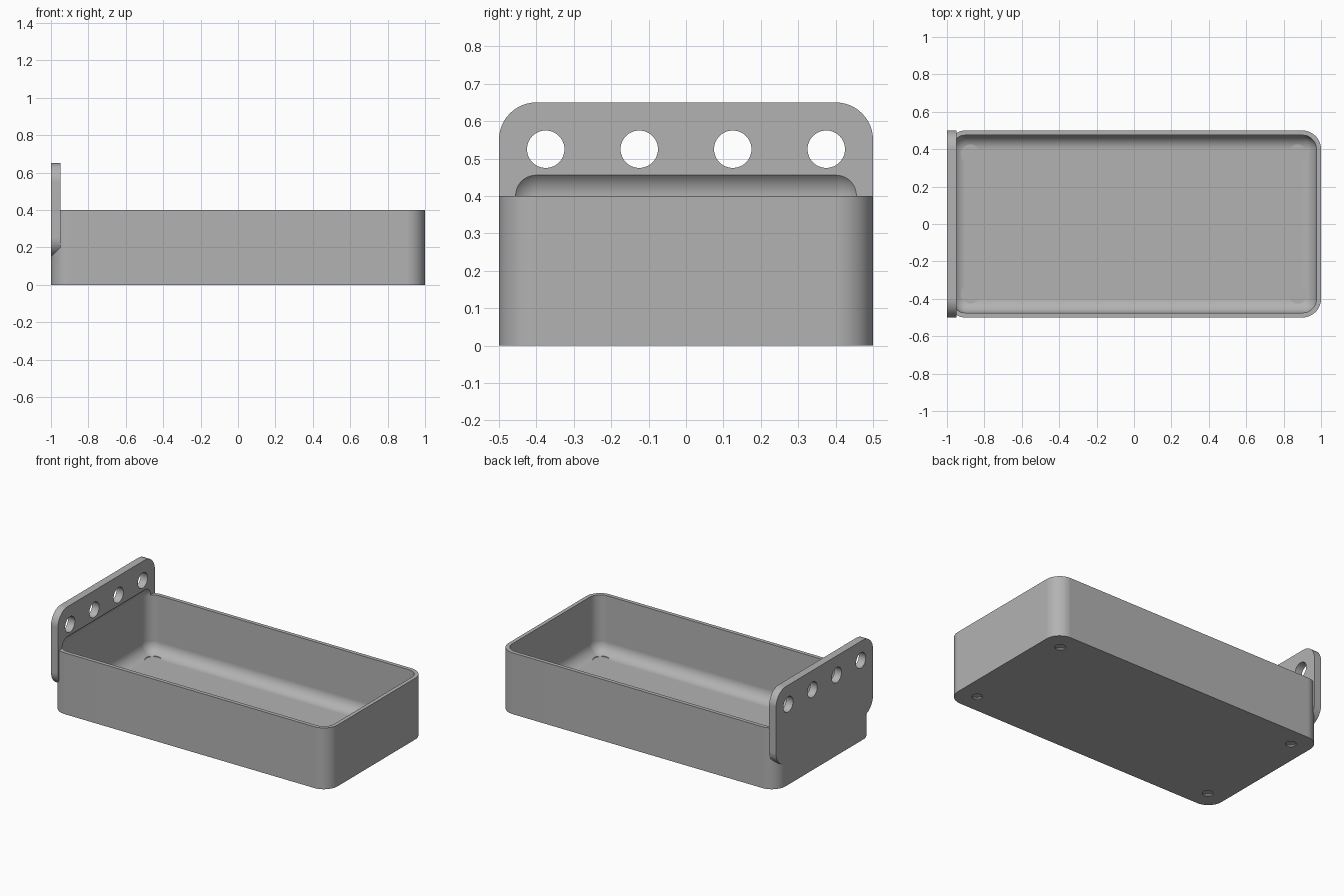
import bpy
import bmesh
import math
from mathutils import Vector, Matrix

if "Cube" in bpy.data.objects:
    bpy.data.objects.remove(bpy.data.objects["Cube"], do_unlink=True)

WALL = 0.025
R = 0.1            # outer corner radius
SEGMENTS = 12

grey = bpy.data.materials.new("plain grey")
grey.use_nodes = True
colour = (0.45, 0.45, 0.45, 1)
grey.diffuse_color = colour
grey.node_tree.nodes["Principled BSDF"].inputs["Base Color"].default_value = colour


def finish(name, bm):
    mesh = bpy.data.meshes.new(name)
    bm.to_mesh(mesh)
    bm.free()
    mesh.materials.append(grey)
    ob = bpy.data.objects.new(name, mesh)
    bpy.context.collection.objects.link(ob)
    return ob


def rounded_box(name, low, high, radius, axis=None):
    """Box with the edges along one axis rounded, or all edges if no axis is given."""
    low, high = Vector(low), Vector(high)
    bm = bmesh.new()
    bmesh.ops.create_cube(bm, size=1)
    bmesh.ops.scale(bm, vec=high - low, verts=bm.verts)
    bmesh.ops.translate(bm, vec=(low + high) / 2, verts=bm.verts)
    edges = [e for e in bm.edges if axis is None
             or abs((e.verts[0].co - e.verts[1].co).normalized()[axis]) > 0.9]
    bmesh.ops.bevel(bm, geom=edges, offset=radius, segments=SEGMENTS,
                    profile=0.5, affect='EDGES')
    return finish(name, bm)


def add_cone(bm, place, r_low, r_high, depth, turn=Matrix()):
    bmesh.ops.create_cone(bm, cap_ends=True, segments=48, radius1=r_low,
                          radius2=r_high, depth=depth,
                          matrix=Matrix.Translation(place) @ turn)


def boolean(target, tool, operation):
    mod = target.modifiers.new("join", 'BOOLEAN')
    mod.operation = operation
    mod.solver = 'EXACT'
    mod.object = tool
    bpy.context.view_layer.objects.active = target
    bpy.ops.object.modifier_apply(modifier=mod.name)
    bpy.data.objects.remove(tool, do_unlink=True)


# Tray body with upright end plate
tray = rounded_box("tray_with_end_plate", (-1, -0.5, 0), (1, 0.5, 0.4), R, axis=2)
plate = rounded_box("end_plate", (-1, -0.5, 0.15), (-0.95, 0.5, 0.65), R, axis=0)
boolean(tray, plate, 'UNION')

# Hollow with rounded floor, which also bites into the plate
hollow = rounded_box("hollow", (WALL - 1, WALL - 0.5, WALL),
                     (1 - WALL, 0.5 - WALL, 0.475), R - WALL)
boolean(tray, hollow, 'DIFFERENCE')

# Hanging holes in the plate
bm = bmesh.new()
for y in (-0.375, -0.125, 0.125, 0.375):
    add_cone(bm, (-0.975, y, 0.525), 0.05, 0.05, 0.2,
             Matrix.Rotation(math.pi / 2, 4, 'Y'))
boolean(tray, finish("plate_holes", bm), 'DIFFERENCE')

# Countersunk screw holes in the floor
for r_low, r_high, z, depth in ((0.032, 0.032, 0, 0.04),
                                (0.032, 0.05, 0.015, 0.02),
                                (0.05, 0.05, 0.045, 0.04)):
    bm = bmesh.new()
    for x in (-0.875, 0.875):
        for y in (-0.375, 0.375):
            add_cone(bm, (x, y, z), r_low, r_high, depth)
    boolean(tray, finish("screw_holes", bm), 'DIFFERENCE')

# Smooth curves, flat faces kept flat
bpy.ops.object.select_all(action='DESELECT')
tray.select_set(True)
bpy.context.view_layer.objects.active = tray
bpy.ops.object.shade_smooth_by_angle(angle=math.radians(30))
weighted = tray.modifiers.new("weighted normals", 'WEIGHTED_NORMAL')
weighted.keep_sharp = True
